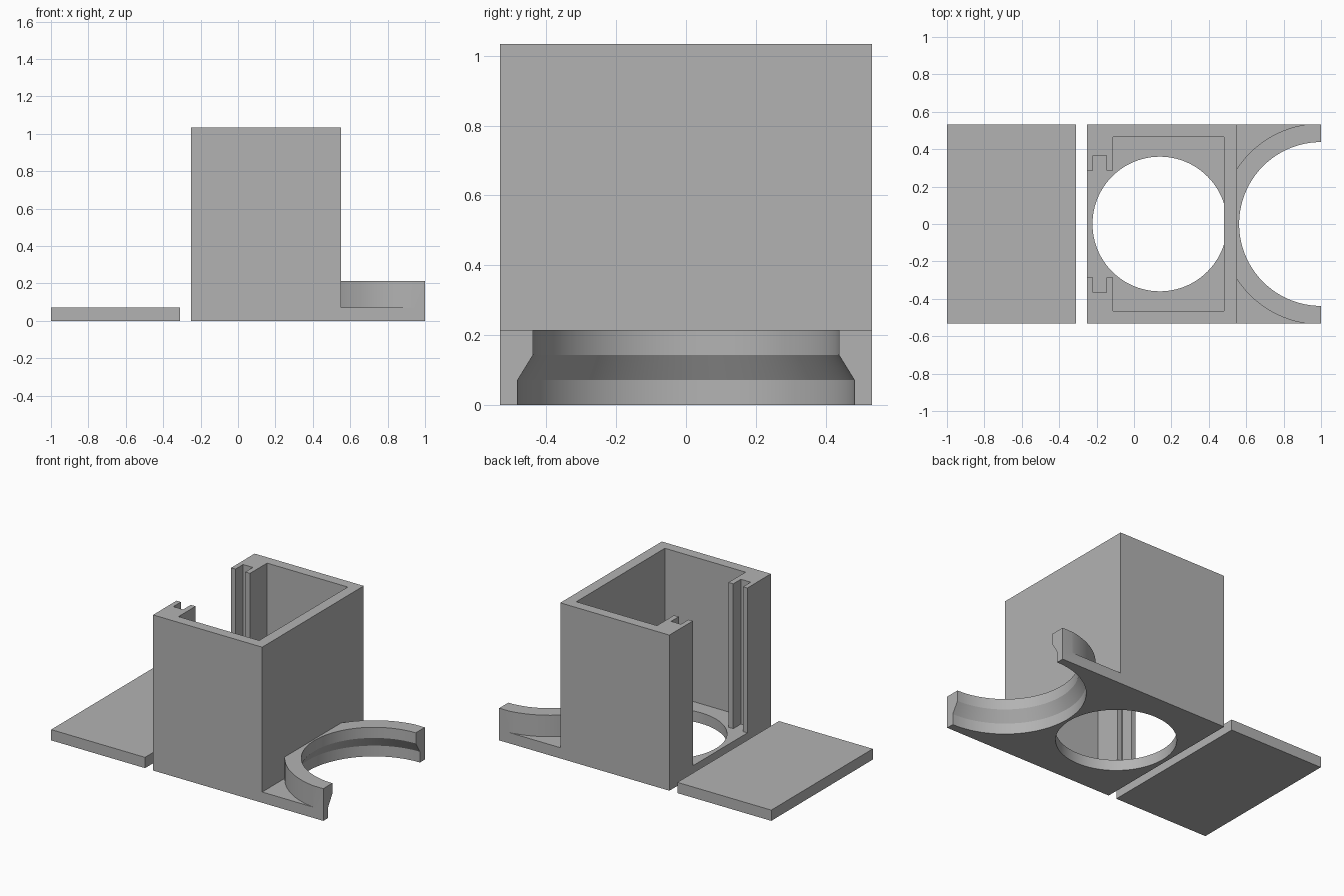
import bpy, bmesh, math

if "Cube" in bpy.data.objects:
    bpy.data.objects.remove(bpy.data.objects["Cube"], do_unlink=True)

HALF = 0.533       # half depth of every part
FLOOR = 0.0715     # plate thickness
HEIGHT = 1.034
RING_TOP = 0.214
BACK, FRONT = -0.251, 0.551   # ends of the box along x
SEGMENTS = 96

grey = bpy.data.materials.new("plain grey")
grey.use_nodes = True
colour = (0.45, 0.45, 0.45, 1)
grey.diffuse_color = colour
grey.node_tree.nodes["Principled BSDF"].inputs["Base Color"].default_value = colour


def make_object(name, bm):
    bmesh.ops.recalc_face_normals(bm, faces=bm.faces)
    mesh = bpy.data.meshes.new(name)
    bm.to_mesh(mesh)
    bm.free()
    mesh.materials.append(grey)
    obj = bpy.data.objects.new(name, mesh)
    bpy.context.collection.objects.link(obj)
    return obj


def prism(name, points, direction):
    """Extrude a flat outline of 3D points along a direction."""
    bm = bmesh.new()
    face = bm.faces.new([bm.verts.new(p) for p in points])
    moved = bmesh.ops.extrude_face_region(bm, geom=[face])["geom"]
    verts = [v for v in moved if isinstance(v, bmesh.types.BMVert)]
    bmesh.ops.translate(bm, verts=verts, vec=direction)
    return make_object(name, bm)


def lathe(name, profile, x):
    """Closed solid from (radius, z) rings around a vertical axis at x."""
    bm = bmesh.new()
    turn = 2 * math.pi / SEGMENTS
    rings = [[bm.verts.new((x + r * math.cos(i * turn), r * math.sin(i * turn), z))
              for i in range(SEGMENTS)] for r, z in profile]
    for a, b in zip(rings, rings[1:]):
        for i in range(SEGMENTS):
            j = (i + 1) % SEGMENTS
            bm.faces.new((a[i], a[j], b[j], b[i]))
    bm.faces.new(rings[0])
    bm.faces.new(rings[-1])
    return make_object(name, bm)


def combine(target, other, operation):
    mod = target.modifiers.new(operation, "BOOLEAN")
    mod.object, mod.operation, mod.solver = other, operation, "EXACT"
    bpy.context.view_layer.objects.active = target
    bpy.ops.object.modifier_apply(modifier=mod.name)
    bpy.data.objects.remove(other, do_unlink=True)


# Box and base plate share one stepped side profile
steps = [(BACK, 0), (1, 0), (1, FLOOR), (FRONT, FLOOR), (FRONT, HEIGHT), (BACK, HEIGHT)]
holder = prism("holder_body", [(x, -HALF, z) for x, z in steps], (0, 2 * HALF, 0))

# Half-ring collar, trimmed flush with the plate sides
outline = []
for i in range(SEGMENTS + 1):
    a = math.pi / 2 + math.pi * i / SEGMENTS
    x, y = 1 + 0.538 * math.cos(a), 0.538 * math.sin(a)
    outline.append((max(x, 0.52), max(-HALF, min(HALF, y)), FLOOR / 2))
collar = prism("collar", outline, (0, 0, RING_TOP - FLOOR / 2))
bm = bmesh.new()
bm.from_mesh(collar.data)
bmesh.ops.dissolve_limit(bm, angle_limit=0.001, verts=bm.verts, edges=bm.edges)
bm.to_mesh(collar.data)
bm.free()
combine(holder, collar, "UNION")

# Cavity with the open back and the two lid slots
side = [(BACK - 0.1, 0.286), (-0.219, 0.286), (-0.219, 0.366), (-0.147, 0.366),
        (-0.147, 0.286), (-0.112, 0.286), (-0.112, 0.465), (0.481, 0.465)]
cavity = [(x, y, FLOOR) for x, y in side] + [(x, -y, FLOOR) for x, y in reversed(side)]
combine(holder, prism("cavity", cavity, (0, 0, HEIGHT)), "DIFFERENCE")

# Round floor opening, then the stepped bore of the collar
combine(holder, lathe("floor_hole", [(0.36, -0.1), (0.36, FLOOR)], 0.138), "DIFFERENCE")
bore = [(0.482, -0.1), (0.482, FLOOR), (0.438, 2 * FLOOR), (0.438, 0.3)]
combine(holder, lathe("collar_bore", bore, 1), "DIFFERENCE")

# Loose flat lid
lid = prism("lid_plate", [(-1, -HALF, 0), (-0.31, -HALF, 0), (-0.31, HALF, 0), (-1, HALF, 0)],
            (0, 0, FLOOR))

for obj in (holder, lid):
    bpy.ops.object.select_all(action="DESELECT")
    obj.select_set(True)
    bpy.context.view_layer.objects.active = obj
    bpy.ops.object.shade_smooth_by_angle(angle=math.radians(25))
